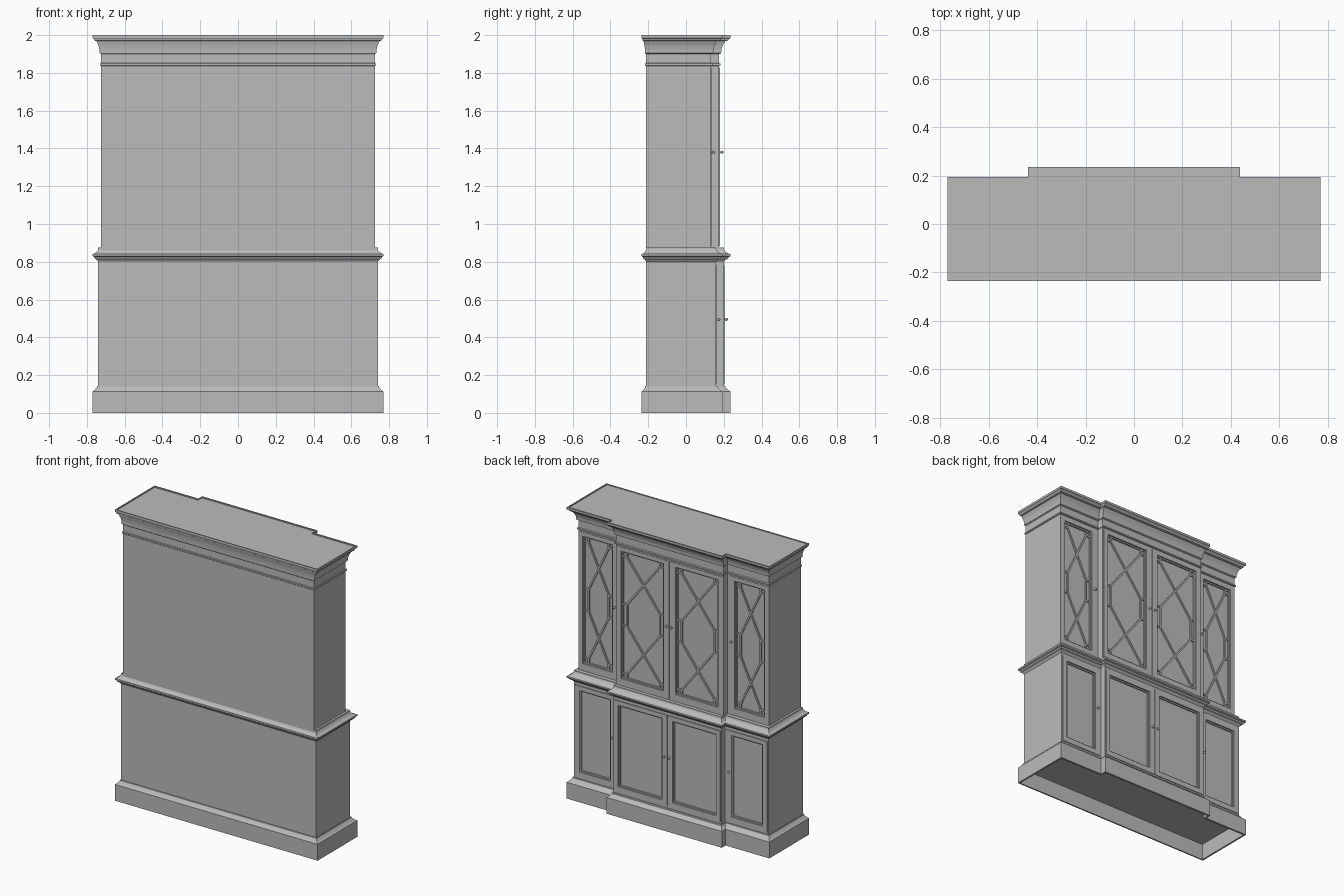
import bpy
import bmesh
from math import atan2, hypot
from mathutils import Matrix, Vector

cube = bpy.data.objects.get("Cube")
if cube:
    bpy.data.objects.remove(cube, do_unlink=True)

paint = bpy.data.materials.new("grey_paint")
paint.use_nodes = True
GREY = (0.5, 0.5, 0.5, 1)
paint.diffuse_color = GREY
paint.node_tree.nodes["Principled BSDF"].inputs["Base Color"].default_value = GREY

# Plans: half width, back, wing front, centre front, centre half width
LOWER = (0.74, -0.211, 0.16, 0.2, 0.41)
UPPER = (0.725, -0.213, 0.133, 0.176, 0.41)
EDGE = (0.77, -0.235, 0.195, 0.236, 0.437)


def finish(name, bm, mirror=False):
    bmesh.ops.recalc_face_normals(bm, faces=bm.faces)
    mesh = bpy.data.meshes.new(name)
    bm.to_mesh(mesh)
    bm.free()
    mesh.materials.append(paint)
    obj = bpy.data.objects.new(name, mesh)
    bpy.context.collection.objects.link(obj)
    if mirror:
        obj.modifiers.new("Mirror", 'MIRROR').use_mirror_merge = False
    return obj


def loft(name, plan, rings):
    """Stack stepped outlines; each ring is (height, blend from plan to EDGE)."""
    bm = bmesh.new()
    loops = []
    for z, t in rings:
        w, back, wing, mid, c = [a + (b - a) * t for a, b in zip(plan, EDGE)]
        outline = [(-w, back), (w, back), (w, wing), (c, wing),
                   (c, mid), (-c, mid), (-c, wing), (-w, wing)]
        loops.append([bm.verts.new((x, y, z)) for x, y in outline])
    for a, b in zip(loops, loops[1:]):
        for i in range(len(a)):
            j = (i + 1) % len(a)
            bm.faces.new((a[i], a[j], b[j], b[i]))
    bm.faces.new(loops[0])
    bm.faces.new(loops[-1])
    return finish(name, bm)


def box(bm, x0, x1, y0, y1, z0, z1):
    mid = Vector((x0 + x1, y0 + y1, z0 + z1)) / 2
    size = Matrix.Diagonal((x1 - x0, y1 - y0, z1 - z0, 1))
    bmesh.ops.create_cube(bm, size=1, matrix=Matrix.Translation(mid) @ size)


def ring(bm, outer, inner, y0, y1):
    """Rectangular frame; rectangles are (x0, x1, z0, z1)."""
    a, b, c, d = outer
    e, f, g, h = inner
    box(bm, a, e, y0, y1, c, d)
    box(bm, f, b, y0, y1, c, d)
    box(bm, e, f, y0, y1, c, g)
    box(bm, e, f, y0, y1, h, d)


def grow(rect, d):
    return (rect[0] - d, rect[1] + d, rect[2] - d, rect[3] + d)


def bar(bm, p, q, y0, y1, width=0.011):
    dx, dz = q[0] - p[0], q[1] - p[1]
    place = Matrix.Translation(((p[0] + q[0]) / 2, (y0 + y1) / 2, (p[1] + q[1]) / 2))
    turn = Matrix.Rotation(-atan2(dz, dx), 4, 'Y')
    size = Matrix.Diagonal((hypot(dx, dz), y1 - y0, width, 1))
    bmesh.ops.create_cube(bm, size=1, matrix=place @ turn @ size)


def lattice(name, opening, y):
    """Crossed glazing bars with corner squares and side rectangles."""
    x0, x1, z0, z1 = opening
    s, zc, h = 0.036, (z0 + z1) / 2, 0.075
    bm = bmesh.new()
    y0, y1 = y - 0.002, y + 0.009
    for side, inner, far in ((x0, x0 + s, x1 - s), (x1, x1 - s, x0 + s)):
        bar(bm, (inner, zc - h), (inner, zc + h), y0, y1)
        for d, end in ((1, z1), (-1, z0)):
            corner = end - d * s
            bar(bm, (side, zc + d * h), (inner, zc + d * h), y0, y1)
            bar(bm, (side, corner), (inner, corner), y0, y1)
            bar(bm, (inner, end), (inner, corner), y0, y1)
            bar(bm, (inner, corner), (far, zc + d * h), y0, y1)
    finish(name, bm, True)


def knob(name, x, y, z):
    bm = bmesh.new()
    bmesh.ops.create_uvsphere(bm, u_segments=12, v_segments=8, radius=0.008,
                              matrix=Matrix.Translation((x, y + 0.014, z)))
    bmesh.ops.create_cone(bm, cap_ends=True, segments=10, radius1=0.005, radius2=0.003,
                          depth=0.012,
                          matrix=Matrix.Translation((x, y + 0.005, z)) @ Matrix.Rotation(-1.5708, 4, 'X'))
    for f in bm.faces:
        f.smooth = True
    finish(name, bm, True)


def bay(name, face, door, opening, y, depth, proud):
    """Face frame, slightly proud door frame and an inner bead."""
    bm = bmesh.new()
    ring(bm, face, opening, y - depth, y)
    finish(name + "_face_frame", bm, True)
    bm = bmesh.new()
    ring(bm, door, opening, y - 0.002, y + proud)
    ring(bm, opening, grow(opening, -0.009), y - depth - 0.002, y - depth * 0.4)
    finish(name + "_door_frame", bm, True)


def recessed(plan, depth):
    w, back, wing, mid, c = plan
    return (w, back, wing - depth, mid - depth, c)


# Hollow plinth, waist moulding, frieze bead and cornice
loft("plinth", LOWER, [(0.11, 0.6), (0, 0.6), (0, 1), (0.112, 1), (0.122, 0.62),
                       (0.134, 0.25), (0.142, 0.2), (0.142, 0)])
loft("waist_moulding", LOWER, [(0.8, 0), (0.806, 0.15), (0.812, 0.3), (0.816, 0.6),
                               (0.826, 0.75), (0.83, 1), (0.84, 1), (0.846, 0.55),
                               (0.852, 0.3), (0.862, 0.05), (0.868, 0), (0.875, 0)])
loft("frieze_bead", UPPER, [(1.837, 0), (1.84, 0.13), (1.849, 0.13), (1.852, 0)])
loft("cornice", UPPER, [(1.9, 0), (1.905, 0.17), (1.925, 0.2), (1.945, 0.3), (1.96, 0.45),
                        (1.968, 0.52), (1.971, 0.75), (1.979, 0.84), (1.985, 1),
                        (2, 1), (2, 0.82), (1.994, 0.82)])

# Carcases, set back behind the face frames
LOW_DEPTH, UP_DEPTH = 0.012, 0.016
loft("lower_carcase", recessed(LOWER, LOW_DEPTH), [(0.11, 0), (0.81, 0)])
loft("upper_carcase", recessed(UPPER, UP_DEPTH), [(0.86, 0), (1.91, 0)])

# Lower panelled doors
bay("lower_wing", (0.41, 0.74, 0.13, 0.81), (0.422, 0.73, 0.155, 0.78),
    (0.46, 0.695, 0.19, 0.75), LOWER[2], LOW_DEPTH, 0.005)
bay("lower_centre", (0, 0.41, 0.13, 0.81), (0.002, 0.402, 0.155, 0.78),
    (0.04, 0.372, 0.19, 0.75), LOWER[3], LOW_DEPTH, 0.005)

# Upper glazed doors
wing_glass = (0.465, 0.69, 0.925, 1.8)
centre_glass = (0.046, 0.368, 0.925, 1.8)
bay("upper_wing", (0.41, 0.725, 0.86, 1.91), (0.424, 0.717, 0.884, 1.828),
    wing_glass, UPPER[2], UP_DEPTH, 0.003)
bay("upper_centre", (0, 0.41, 0.86, 1.91), (0.002, 0.402, 0.884, 1.828),
    centre_glass, UPPER[3], UP_DEPTH, 0.003)
lattice("wing_glazing_bars", wing_glass, UPPER[2] - UP_DEPTH)
lattice("centre_glazing_bars", centre_glass, UPPER[3] - UP_DEPTH)

# Door knobs
for tier, plan, z in (("lower", LOWER, 0.495), ("upper", UPPER, 1.38)):
    knob(tier + "_wing_knob", 0.443, plan[2], z)
    knob(tier + "_centre_knob", 0.02, plan[3], z)
